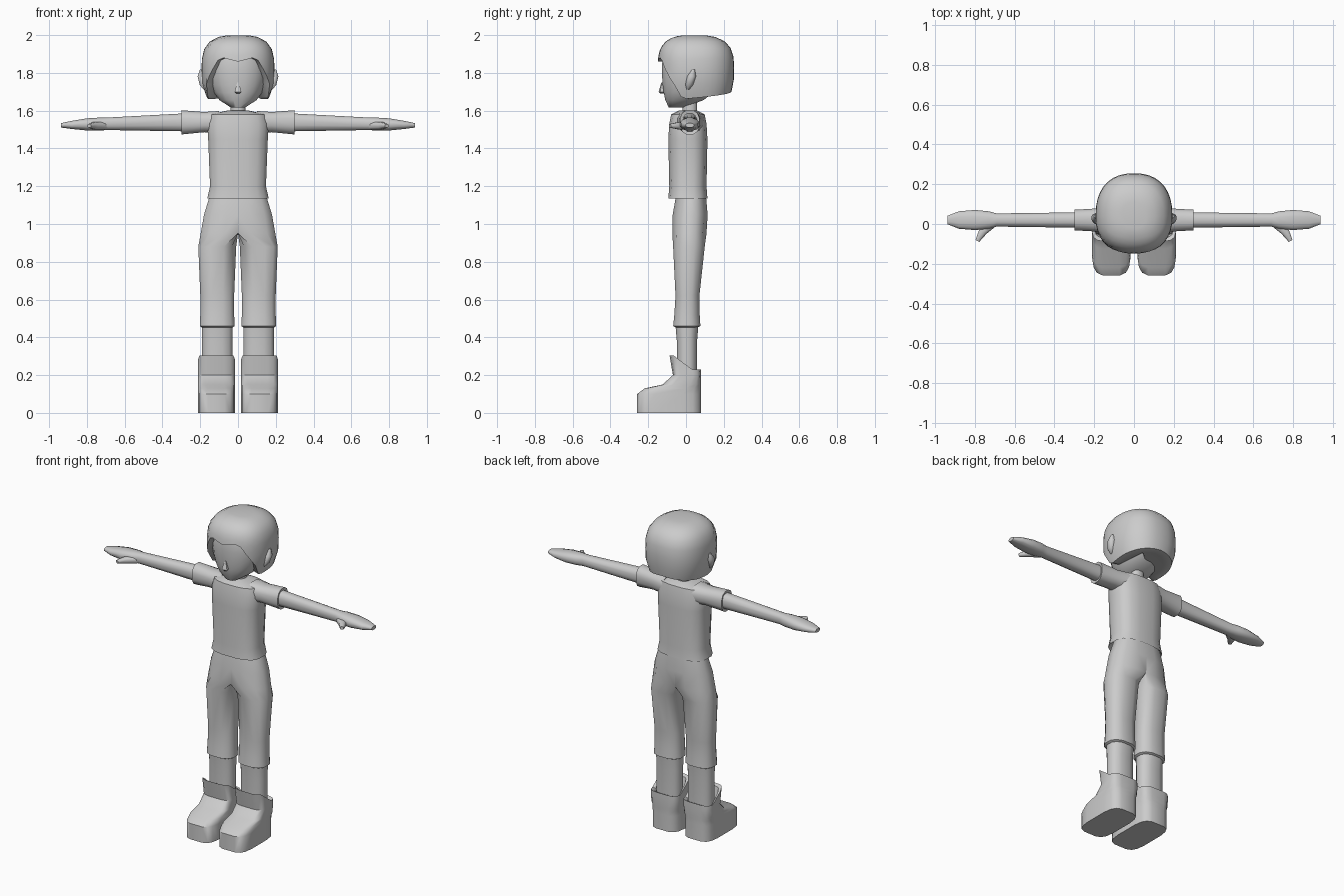
import bpy, bmesh, math

cube = bpy.data.objects.get("Cube")
if cube:
    bpy.data.objects.remove(cube, do_unlink=True)

GREY = (0.6, 0.6, 0.6, 1)
material = bpy.data.materials.new("plain_grey")
material.use_nodes = True
material.diffuse_color = GREY
material.node_tree.nodes["Principled BSDF"].inputs["Base Color"].default_value = GREY


def outline(half_u, half_v, count=12, squareness=2.5):
    """Rounded-box outline centred on the origin."""
    points = []
    for i in range(count):
        turn = math.tau * (i + 0.5) / count
        c, s = math.cos(turn), math.sin(turn)
        points.append((half_u * math.copysign(abs(c) ** (2 / squareness), c),
                       half_v * math.copysign(abs(s) ** (2 / squareness), s)))
    return points


def upright(z, half_width, half_depth, centre_x=0, centre_y=0, **shape):
    """Level ring for parts that stand up."""
    return [(centre_x + u, centre_y + v, z) for u, v in outline(half_width, half_depth, **shape)]


def sideways(x, half_depth, half_height):
    """Ring for parts along the arm, which droops slightly to the fingertips."""
    return [(x, 0.02 + u, 1.54 - 0.02 * x * x + v) for u, v in outline(half_depth, half_height)]


def loft(name, rings, side=1, sharp_angle=50):
    """Skin a closed surface over rings of points."""
    bm = bmesh.new()
    rows = [[bm.verts.new((side * x, y, z)) for x, y, z in ring] for ring in rings]
    for lower, upper in zip(rows, rows[1:]):
        for i in range(len(lower)):
            bm.faces.new((lower[i - 1], lower[i], upper[i], upper[i - 1]))
    bm.faces.new(rows[0])
    bm.faces.new(rows[-1])
    bmesh.ops.remove_doubles(bm, verts=bm.verts, dist=0.0005)
    bmesh.ops.recalc_face_normals(bm, faces=bm.faces)
    mesh = bpy.data.meshes.new(name)
    bm.to_mesh(mesh)
    bm.free()
    mesh.materials.append(material)
    part = bpy.data.objects.new(name, mesh)
    bpy.context.collection.objects.link(part)
    bpy.ops.object.select_all(action="DESELECT")
    part.select_set(True)
    bpy.context.view_layer.objects.active = part
    bpy.ops.object.shade_smooth_by_angle(angle=math.radians(sharp_angle))


def skull_swell(z, top, power):
    """Relative girth of the head at a height, fullest at the eyes."""
    middle = 1.82
    reach = top - middle if z > middle else 0.21
    return max(0, 1 - (abs(z - middle) / reach) ** power) ** (1 / power)


# Shirt body and neck
loft("shirt", [upright(z, width, depth, centre_y=0.01, count=16, squareness=2.8)
               for z, width, depth in (
    (1.16, 0.14, 0.08), (1.135, 0.165, 0.105), (1.2, 0.15, 0.1), (1.45, 0.16, 0.105),
    (1.53, 0.165, 0.1), (1.58, 0.15, 0.09), (1.6, 0.06, 0.05))])
loft("neck", [upright(z, 0.04, 0.04, centre_y=0.02) for z in (1.57, 1.7)])

# Head narrowing forward to the chin, with a small nose
head_rings = []
for step in range(9):
    z = 1.616 + 0.04 * step
    swell = skull_swell(z, 1.96, 2)
    head_rings.append(upright(z, 0.16 * swell, 0.165 * swell, centre_y=-0.08 + 0.115 * swell,
                              count=16, squareness=2.3))
loft("head", head_rings)
loft("nose", [upright(z, size, size, centre_y=-0.125, count=6)
              for z, size in ((1.69, 0.01), (1.7, 0.02), (1.75, 0.005))])

# Hairline: degrees away from the front, then height of the lower edge
HAIRLINE = ((0, 1.86), (20, 1.88), (35, 1.86), (43, 1.8), (57, 1.76), (72, 1.66), (180, 1.7))


def hairline(degrees):
    for (a, low), (b, high) in zip(HAIRLINE, HAIRLINE[1:]):
        if degrees <= b:
            return low + (high - low) * (degrees - a) / (b - a)


def hair_ring(rise, girth=1):
    """Ring of the hair cap, from the hairline (0) to the crown (1)."""
    ring = []
    for degrees in range(-180, 180, 10):
        low = hairline(abs(degrees))
        z = low + (1.998 - low) * rise
        swell = girth * skull_swell(z, 2.0, 3)
        s, c = math.sin(math.radians(degrees)), math.cos(math.radians(degrees))
        length = 0.19 if c > 0 else 0.215
        ring.append((0.193 * swell * math.copysign(abs(s) ** 0.85, s),
                     0.04 - length * swell * math.copysign(abs(c) ** 0.85, c), z))
    return ring


loft("hair", [hair_ring(0, girth=0.75)] + [hair_ring(math.sin(math.pi / 2 * i / 7)) for i in range(8)])

for side, label in ((1, "left_"), (-1, "right_")):
    # Ear leaning back and outward
    ear_rings = []
    for t in (-0.95, -0.5, 0.3, 0.95):
        size = math.sqrt(1 - t * t)
        ear_rings.append(upright(1.765 + 0.055 * t, 0.03 * size, 0.025 * size,
                                 centre_x=0.183 + 0.01 * t, centre_y=0.025 + 0.015 * t))
    loft(label + "ear", ear_rings, side)

    # Sleeve with a hollow cuff
    loft(label + "sleeve", [sideways(*ring) for ring in (
        (0.1, 0.075, 0.06), (0.18, 0.06, 0.055), (0.3, 0.053, 0.066), (0.295, 0.035, 0.05))], side)

    # Arm running into a flat hand, and thumb
    loft(label + "arm", [sideways(*ring) for ring in (
        (0.25, 0.04, 0.05), (0.69, 0.034, 0.034), (0.73, 0.045, 0.035), (0.8, 0.052, 0.033),
        (0.88, 0.045, 0.022), (0.937, 0.022, 0.012))], side)
    loft(label + "thumb", [[(x + u, y + u / 2, 1.52 + v) for u, v in outline(size, size, count=8)]
                           for x, y, size in (
        (0.71, 0, 0.02), (0.76, -0.04, 0.02), (0.787, -0.085, 0.01))], side)

    # Trouser half: flat on the middle plane at the hip, then a round leg
    trouser = []
    for z, width, depth in ((1.16, 0.15, 0.08), (1.05, 0.185, 0.095), (0.95, 0.203, 0.093)):
        hip = upright(z, width, depth, centre_y=0.02 * z * z)
        trouser.append([(max(0, x), y, z) for x, y, z in hip])
    for z, width, depth in ((0.88, 0.103, 0.086), (0.62, 0.092, 0.065), (0.52, 0.092, 0.069),
                            (0.46, 0.095, 0.074), (0.45, 0.08, 0.055)):
        trouser.append(upright(z, width, depth, centre_x=0.11, centre_y=0.02 * z * z))
    loft(label + "trouser", trouser, side)
    loft(label + "shin", [upright(z, 0.083, depth, centre_x=0.11, centre_y=0.005)
                          for z, depth in ((0.47, 0.063), (0.38, 0.055), (0.18, 0.055))], side)

    # Boot: blocky toe, then a collar rising to a flap in front
    def boot_ring(z, toe, heel=0.08, half_width=0.098):
        return upright(z, half_width, (heel - toe) / 2, centre_x=0.114, centre_y=(heel + toe) / 2,
                       count=16, squareness=4)

    boot = [boot_ring(z, toe) for z, toe in (
        (0, -0.26), (0.1, -0.26), (0.13, -0.22), (0.15, -0.125), (0.2, -0.07))]
    for ring in (boot_ring(0.23, -0.088), boot_ring(0.22, -0.07, heel=0.06, half_width=0.084)):
        boot.append([(x, y, z + (0.075 if y < -0.05 else 0.055 if y < 0 else 0)) for x, y, z in ring])
    boot.append(boot_ring(0.2, -0.045, heel=0.055, half_width=0.075))
    loft(label + "boot", boot, side, sharp_angle=40)
